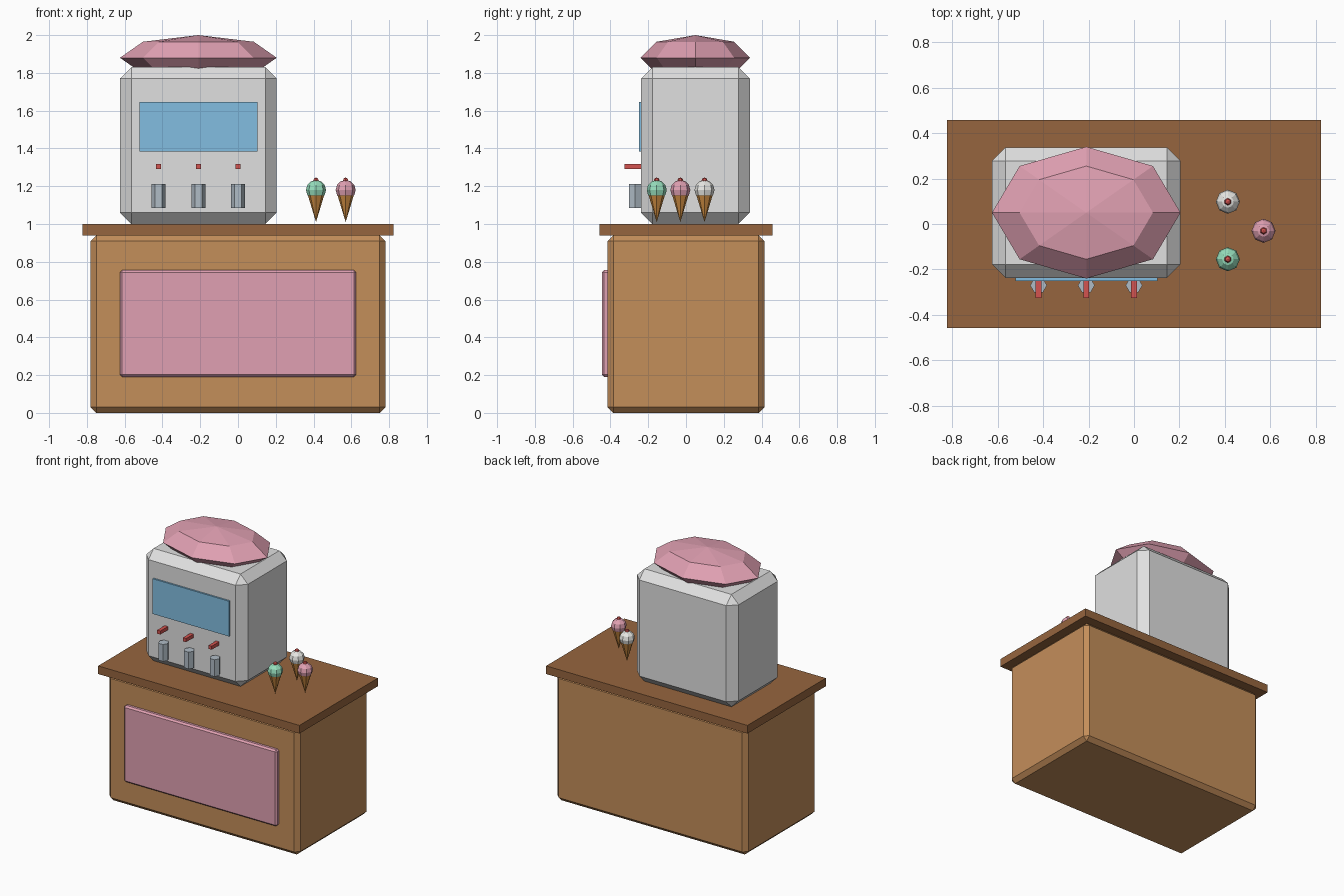
import bpy
import math

cube = bpy.data.objects.get("Cube")
if cube:
    bpy.data.objects.remove(cube, do_unlink=True)


def material(name, r, g, b):
    """Flat material from 0-255 screen values, stored as linear."""
    linear = [((c / 255 + 0.055) / 1.055) ** 2.4 for c in (r, g, b)] + [1.0]
    mat = bpy.data.materials.new(name)
    mat.use_nodes = True
    mat.diffuse_color = linear
    node = next(n for n in mat.node_tree.nodes if n.type == 'BSDF_PRINCIPLED')
    node.inputs["Base Color"].default_value = linear
    return mat


wood = material("light wood", 196, 142, 90)
dark_wood = material("dark wood", 150, 101, 62)
pink = material("strawberry pink", 224, 160, 178)
enamel = material("pale grey enamel", 224, 224, 224)
glass = material("blue glass", 130, 190, 225)
red = material("red", 212, 84, 80)
steel = material("blue grey steel", 176, 188, 198)
wafer = material("wafer", 205, 140, 65)
mint = material("mint green", 150, 222, 188)
vanilla = material("vanilla white", 232, 232, 228)


def finish(name, mat):
    obj = bpy.context.object
    obj.name = name
    obj.data.name = name
    obj.data.materials.append(mat)
    return obj


def box(name, mat, centre, size, chamfer=0):
    bpy.ops.mesh.primitive_cube_add(size=1, location=centre)
    obj = finish(name, mat)
    obj.scale = size
    bpy.ops.object.transform_apply(location=False, rotation=False, scale=True)
    if chamfer:
        bevel = obj.modifiers.new("chamfer", 'BEVEL')
        bevel.width = chamfer
        bevel.segments = 1
    return obj


def ball(name, mat, centre, size, segments, rings):
    bpy.ops.mesh.primitive_uv_sphere_add(segments=segments, ring_count=rings,
                                         radius=1, location=centre)
    obj = finish(name, mat)
    obj.scale = size
    return obj


# Counter with overhanging top and front panel
box("counter_body", wood, (0, 0, 0.47), (1.56, 0.83, 0.94), 0.03)
box("counter_top", dark_wood, (0, 0, 0.97), (1.645, 0.915, 0.06))
box("front_panel", pink, (0, -0.42, 0.473), (1.25, 0.05, 0.565), 0.012)

# Ice cream machine with its faceted lid
MX, MY = -0.21, 0.05
box("machine_body", enamel, (MX, MY, 1.415), (0.83, 0.575, 0.83), 0.06)
ball("machine_lid", pink, (MX, MY, 1.88), (0.415, 0.29, 0.12), 8, 4)
box("machine_window", glass, (MX, -0.24, 1.515), (0.625, 0.02, 0.26))

# Three nozzles, each with a lever above it
for i, side in enumerate(("right", "middle", "left")):
    x = MX + (i - 1) * 0.21
    box("lever_" + side, red, (x, -0.275, 1.305), (0.026, 0.1, 0.026))
    bpy.ops.mesh.primitive_cylinder_add(vertices=6, radius=0.037, depth=0.125,
                                        location=(x, -0.27, 1.148),
                                        rotation=(0, 0, math.radians(30)))
    finish("nozzle_" + side, steel)

# Cones standing on the counter
for flavour, mat, x, y in (("mint", mint, 0.413, -0.155),
                           ("strawberry", pink, 0.57, -0.03),
                           ("vanilla", vanilla, 0.413, 0.098)):
    bpy.ops.mesh.primitive_cone_add(vertices=8, radius1=0, radius2=0.05, depth=0.165,
                                    location=(x, y, 1.0925))
    finish("cone_" + flavour, wafer)
    ball("scoop_" + flavour, mat, (x, y, 1.18), (0.053,) * 3, 8, 6)
    ball("cherry_" + flavour, red, (x, y, 1.23), (0.016,) * 3, 6, 4)
